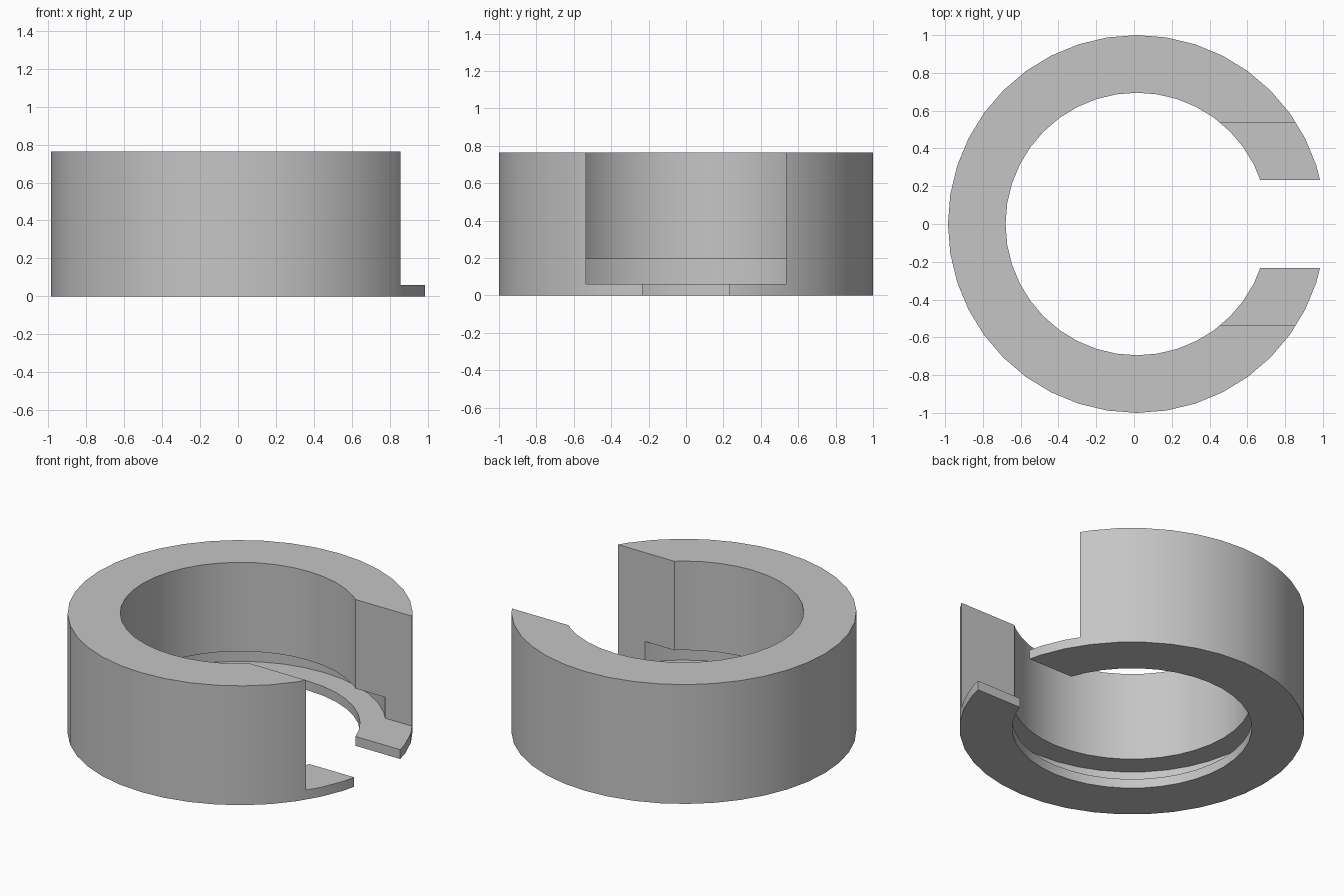
import bpy, bmesh
from mathutils import Vector

SIDES, CENTRE_X = 40, 0.015
HEIGHT, LIP_TOP, GROOVE_TOP = 0.763, 0.06, 0.194
OUTER, BORE, GROOVE = 1.0, 0.695, 0.845

cube = bpy.data.objects.get("Cube")
if cube:
    bpy.data.objects.remove(cube)

grey = bpy.data.materials.new("plain grey")
grey.use_nodes = True
colour = (0.56, 0.56, 0.56, 1)
grey.diffuse_color = colour
grey.node_tree.nodes["Principled BSDF"].inputs["Base Color"].default_value = colour


def add_object(name, bm):
    bmesh.ops.recalc_face_normals(bm, faces=bm.faces)
    mesh = bpy.data.meshes.new(name)
    bm.to_mesh(mesh)
    bm.free()
    mesh.materials.append(grey)
    ob = bpy.data.objects.new(name, mesh)
    bpy.context.collection.objects.link(ob)
    return ob


def lathe(name, profile):
    """Spin a closed radius/height profile about the ring axis."""
    bm = bmesh.new()
    verts = [bm.verts.new((r, 0, z)) for r, z in profile]
    edges = [bm.edges.new((a, b)) for a, b in zip(verts, verts[1:] + verts[:1])]
    bmesh.ops.spin(bm, geom=verts + edges, cent=(0, 0, 0), axis=(0, 0, 1),
                   angle=6.283185307, steps=SIDES, use_duplicate=False)
    bmesh.ops.remove_doubles(bm, verts=bm.verts, dist=0.0001)
    bmesh.ops.translate(bm, verts=bm.verts, vec=(CENTRE_X, 0, 0))
    return add_object(name, bm)


def slot_cutter(name, half_width, bottom):
    """Box that opens the +x side of the ring above a given height."""
    bm = bmesh.new()
    bmesh.ops.create_cube(bm, size=1)
    for v in bm.verts:
        v.co = Vector((1.5 if v.co.x > 0 else 0.1,
                       half_width if v.co.y > 0 else -half_width,
                       1.0 if v.co.z > 0 else bottom))
    ob = add_object(name, bm)
    ob.hide_render = True
    return ob


# C-shaped ring with an inner groove above the bottom lip
ring = lathe("slotted_ring", [
    (OUTER, 0), (OUTER, HEIGHT), (BORE, HEIGHT), (BORE, GROOVE_TOP),
    (GROOVE, GROOVE_TOP), (GROOVE, LIP_TOP), (BORE, LIP_TOP), (BORE, 0)])

# Wide opening in the wall, narrow opening through the lip
cutters = [slot_cutter("wall_opening_cutter", 0.535, LIP_TOP),
           slot_cutter("lip_opening_cutter", 0.232, -0.2)]
for cutter in cutters:
    mod = ring.modifiers.new(cutter.name, "BOOLEAN")
    mod.operation, mod.solver, mod.object = "DIFFERENCE", "EXACT", cutter

bpy.ops.object.select_all(action="DESELECT")
ring.select_set(True)
bpy.context.view_layer.objects.active = ring
bpy.ops.object.convert(target="MESH")
for cutter in cutters:
    bpy.data.objects.remove(cutter)
bpy.ops.object.shade_smooth_by_angle()
